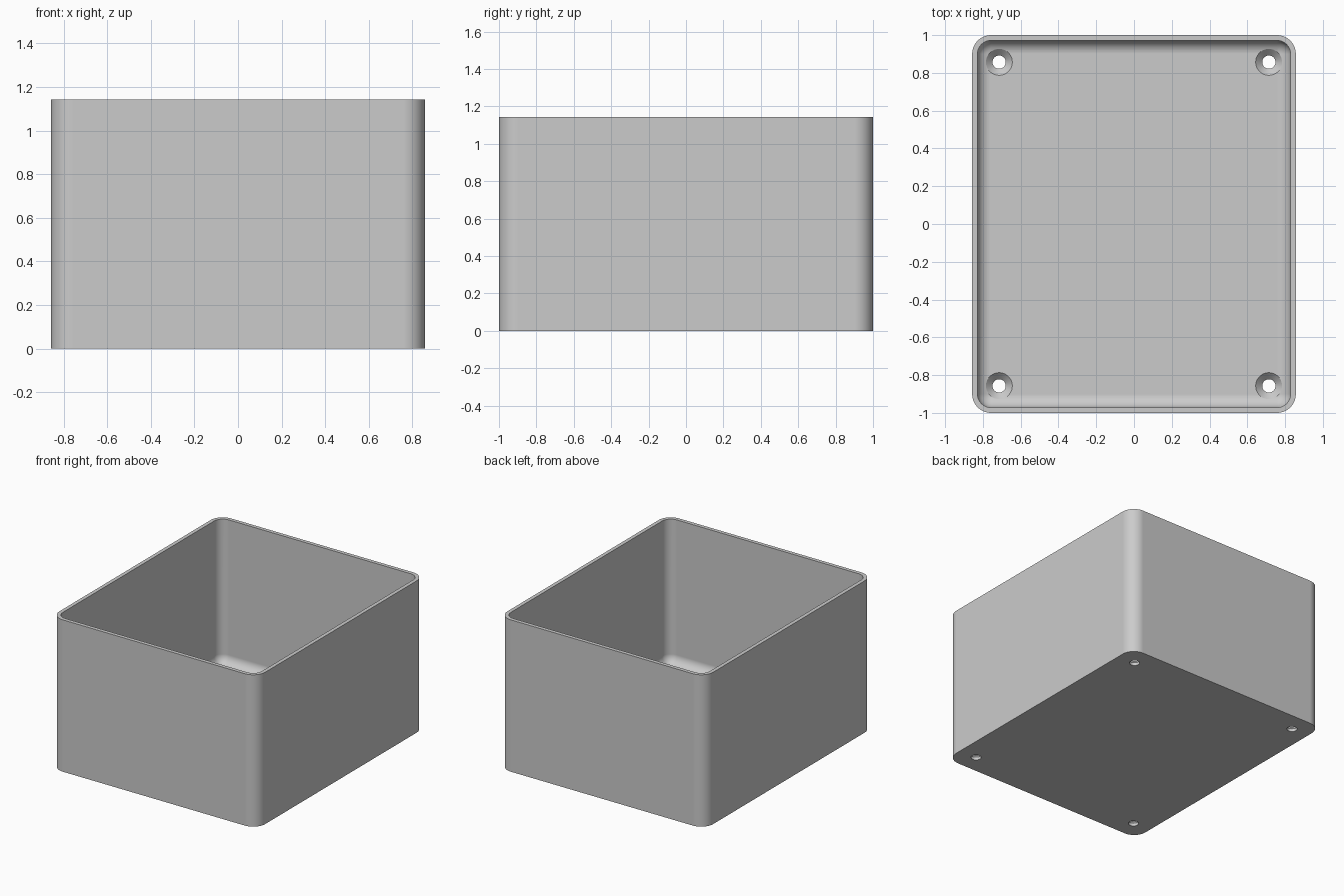
import bpy, bmesh
from math import sin, cos, pi

if "Cube" in bpy.data.objects:
    bpy.data.objects.remove(bpy.data.objects["Cube"])

HALF_X, HALF_Y, HEIGHT = 0.857, 1.0, 1.143
WALL, FLOOR, CORNER, FILLET = 0.0286, 0.0571, 0.1, 0.07
HOLE_R, SINK_R = 0.035, 0.07
STEPS = 10

grey = bpy.data.materials.new("grey plastic")
grey.use_nodes = True
colour = (0.6, 0.6, 0.6, 1)
grey.diffuse_color = colour
grey.node_tree.nodes["Principled BSDF"].inputs["Base Color"].default_value = colour


def make_object(name, bm):
    mesh = bpy.data.meshes.new(name)
    bmesh.ops.recalc_face_normals(bm, faces=bm.faces)
    bm.to_mesh(mesh)
    bm.free()
    mesh.materials.append(grey)
    obj = bpy.data.objects.new(name, mesh)
    bpy.context.collection.objects.link(obj)
    return obj


def rounded_ring(bm, inset, z):
    """Rounded rectangle, inset from the outer wall, at one height."""
    r = CORNER - inset
    verts = []
    for q, (sx, sy) in enumerate([(1, 1), (-1, 1), (-1, -1), (1, -1)]):
        for i in range(STEPS + 1):
            a = (q + i / STEPS) * pi / 2
            verts.append(bm.verts.new((sx * (HALF_X - CORNER) + r * cos(a),
                                       sy * (HALF_Y - CORNER) + r * sin(a), z)))
    return verts


def round_ring(bm, x, y, r, z, n=40):
    return [bm.verts.new((x + r * cos(2 * pi * i / n), y + r * sin(2 * pi * i / n), z))
            for i in range(n)]


def loft(bm, rings):
    """Skin consecutive rings and cap both ends."""
    for a, b in zip(rings, rings[1:]):
        for i in range(len(a)):
            j = (i + 1) % len(a)
            bm.faces.new((a[i], a[j], b[j], b[i]))
    bm.faces.new(rings[0])
    bm.faces.new(rings[-1])


# Open box: outer wall, rim, inner wall, filleted floor
bm = bmesh.new()
profile = [(0, 0), (0, HEIGHT), (WALL, HEIGHT)]
for i in range(STEPS + 1):
    a = i / STEPS * pi / 2
    profile.append((WALL + FILLET * (1 - cos(a)), FLOOR + FILLET * (1 - sin(a))))
loft(bm, [rounded_ring(bm, inset, z) for inset, z in profile])
box = make_object("open_box", bm)

# Countersunk screw holes in the four floor corners
bm = bmesh.new()
for x in (-0.714, 0.714):
    for y in (-0.857, 0.857):
        sink = [(HOLE_R, -0.1), (HOLE_R, FLOOR - (SINK_R - HOLE_R)),
                (SINK_R, FLOOR), (SINK_R, FLOOR + 0.15)]
        loft(bm, [round_ring(bm, x, y, r, z) for r, z in sink])
cutter = make_object("screw_hole_cutter", bm)
cutter.hide_render = True

cut = box.modifiers.new("screw holes", "BOOLEAN")
cut.object = cutter
cut.solver = "EXACT"
bpy.ops.object.select_all(action="DESELECT")
box.select_set(True)
bpy.context.view_layer.objects.active = box
bpy.ops.object.modifier_apply(modifier=cut.name)
bpy.data.objects.remove(cutter)

# Smooth corners, crisp rim and hole edges
bpy.ops.object.shade_smooth_by_angle(angle=pi / 6)
flat = box.modifiers.new("even shading", "WEIGHTED_NORMAL")
flat.keep_sharp = True
